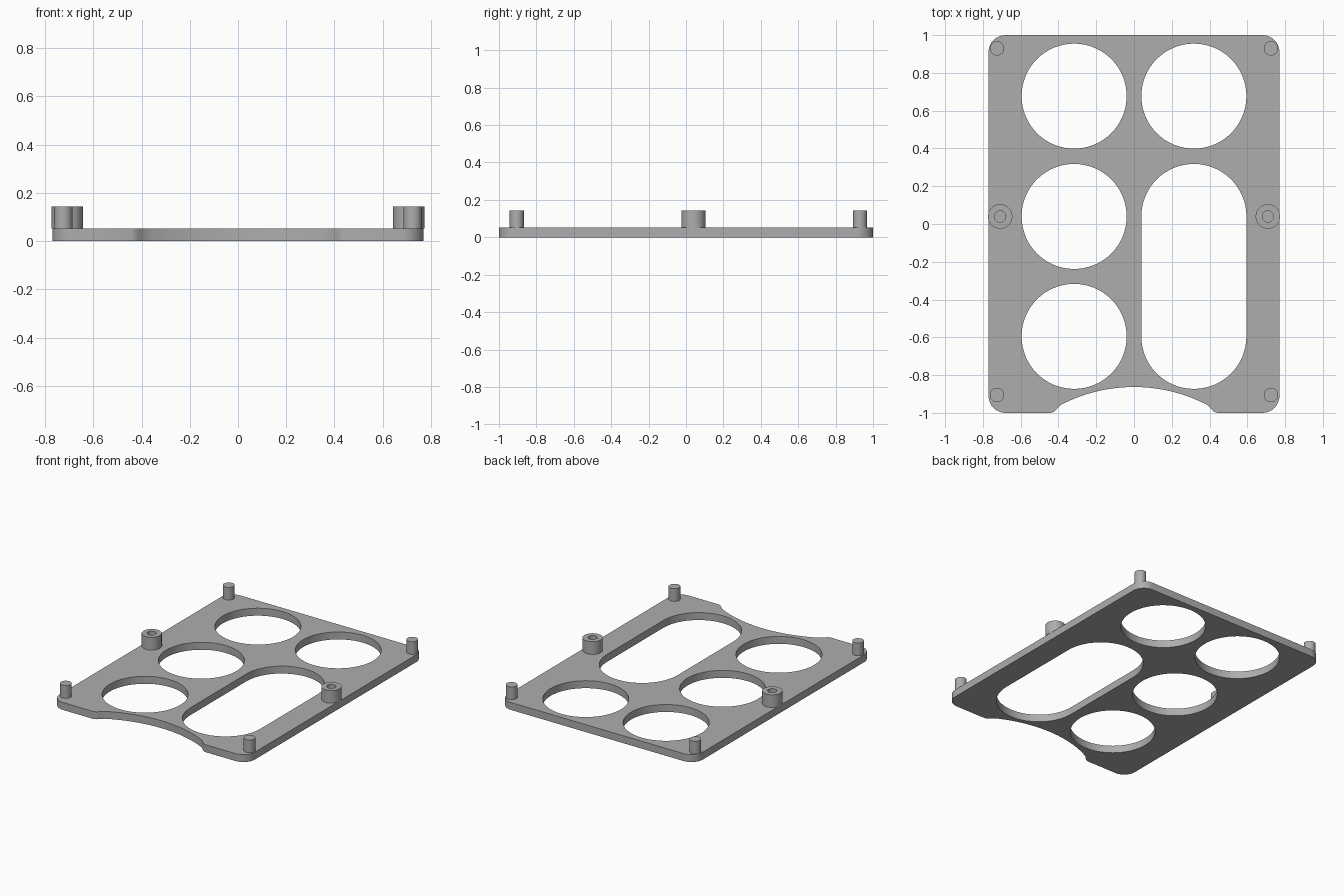
import bpy, bmesh
from math import sin, cos, pi, sqrt

if "Cube" in bpy.data.objects:
    bpy.data.objects.remove(bpy.data.objects["Cube"])

PLATE_H, TOP = 0.053, 0.143
R = 0.278                      # cup hole radius
COL, ROWS = 0.317, (0.677, 0.04, -0.595)

grey = bpy.data.materials.new("light grey")
grey.diffuse_color = (0.42, 0.42, 0.42, 1)
grey.use_nodes = True
grey.node_tree.nodes["Principled BSDF"].inputs["Base Color"].default_value = grey.diffuse_color


def arc(cx, cy, r, a0, a1, n):
    return [(cx + r * cos(a0 + (a1 - a0) * i / n),
             cy + r * sin(a0 + (a1 - a0) * i / n)) for i in range(n + 1)]


def circle(cx, cy, r, n=64):
    return arc(cx, cy, r, 0, 2 * pi, n)[:-1]


def slab(name, loops, z0, z1):
    """Extrude an outline with holes from z0 to z1."""
    curve = bpy.data.curves.new(name + "_outline", 'CURVE')
    curve.dimensions, curve.fill_mode = '2D', 'BOTH'
    curve.extrude = (z1 - z0) / 2
    for loop in loops:
        s = curve.splines.new('POLY')
        s.points.add(len(loop) - 1)
        for p, (x, y) in zip(s.points, loop):
            p.co = (x, y, 0, 1)
        s.use_cyclic_u = True
    tmp = bpy.data.objects.new(name + "_outline", curve)
    bpy.context.collection.objects.link(tmp)
    bpy.context.view_layer.update()
    dg = bpy.context.evaluated_depsgraph_get()
    mesh = bpy.data.meshes.new_from_object(tmp.evaluated_get(dg))
    bpy.data.objects.remove(tmp)
    bm = bmesh.new()
    bm.from_mesh(mesh)
    bmesh.ops.remove_doubles(bm, verts=bm.verts, dist=1e-5)
    bmesh.ops.recalc_face_normals(bm, faces=bm.faces)
    bmesh.ops.translate(bm, verts=bm.verts, vec=(0, 0, (z0 + z1) / 2))
    bm.to_mesh(mesh)
    bm.free()
    mesh.name = name
    mesh.materials.clear()
    mesh.materials.append(grey)
    ob = bpy.data.objects.new(name, mesh)
    bpy.context.collection.objects.link(ob)
    bpy.ops.object.select_all(action='DESELECT')
    ob.select_set(True)
    bpy.context.view_layer.objects.active = ob
    bpy.ops.object.shade_smooth_by_angle(angle=0.5)
    return ob


# Plate outline: rounded corners and a shallow curved notch at the front
W, C, NR = 0.77, 0.09, 0.84
right = arc(W - C, -1 + C, C, -pi / 2, 0, 10) + arc(W - C, 1 - C, C, 0, pi / 2, 10)
notch = []
for i in range(17):
    x = 0.385 * i / 16
    notch.append((x, -0.863 - NR + sqrt(NR * NR - x * x)))
half = notch + [(0.41, -0.981), (0.424, -0.994), (0.442, -1.0)] + right
outline = half + [(-x, y) for x, y in reversed(half[1:])]

# Cup holes and the long slot
holes = [circle(-COL, y, R) for y in ROWS] + [circle(COL, ROWS[0], R)]
holes.append(arc(COL, ROWS[1], R, 0, pi, 32) + arc(COL, ROWS[2], R, pi, 2 * pi, 32))
slab("plate", [outline] + holes, 0, PLATE_H)

# Corner pegs and hollow side bosses
for side, sx in (("left", -1), ("right", 1)):
    for end, y in (("front", -0.905), ("back", 0.93)):
        slab(f"{end}_{side}_peg", [circle(sx * 0.725, y, 0.038, 32)], PLATE_H, TOP)
    slab(f"{side}_boss", [circle(sx * 0.709, 0.04, 0.065, 40),
                          circle(sx * 0.709, 0.04, 0.03, 32)], PLATE_H, TOP)
